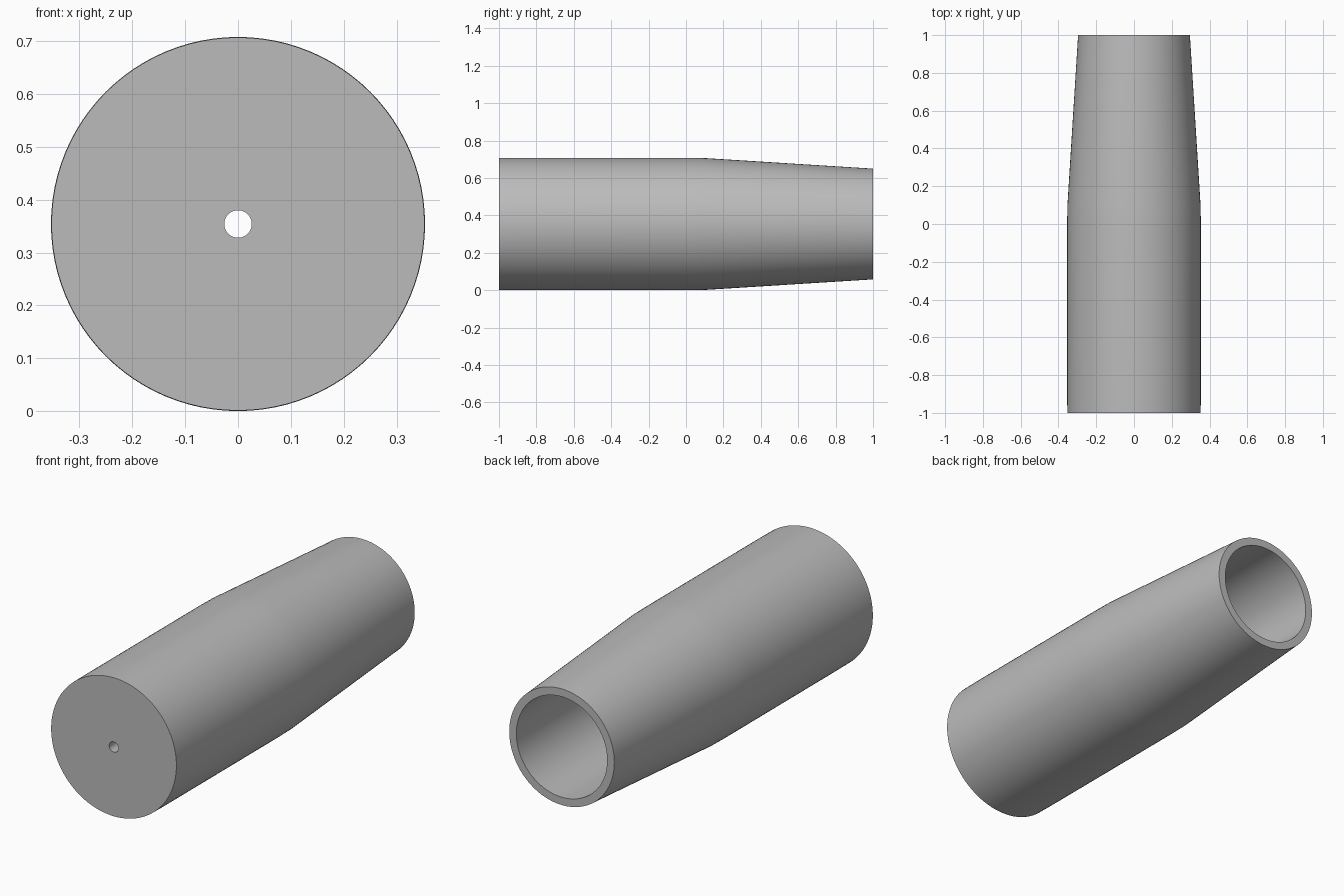
import bpy
import math

SIDES = 96
AXIS_Z = 0.354

cube = bpy.data.objects.get("Cube")
if cube:
    bpy.data.objects.remove(cube, do_unlink=True)

grey = bpy.data.materials.new("plain grey")
grey.use_nodes = True
colour = (0.5, 0.5, 0.5, 1)
grey.diffuse_color = colour
grey.node_tree.nodes["Principled BSDF"].inputs["Base Color"].default_value = colour


def lathe(name, profile):
    """Turn a closed (radius, y) profile about the lengthwise axis."""
    n = len(profile)
    verts, faces = [], []
    for i in range(SIDES):
        a = math.tau * i / SIDES
        verts += [(r * math.sin(a), y, AXIS_Z + r * math.cos(a)) for r, y in profile]
        j = (i + 1) % SIDES
        for k in range(n):
            m = (k + 1) % n
            faces.append((i * n + k, j * n + k, j * n + m, i * n + m))
    mesh = bpy.data.meshes.new(name)
    mesh.from_pydata(verts, [], faces)
    mesh.materials.append(grey)
    obj = bpy.data.objects.new(name, mesh)
    bpy.context.collection.objects.link(obj)
    bpy.context.view_layer.objects.active = obj
    obj.select_set(True)
    # consistent outward normals
    bpy.ops.object.mode_set(mode='EDIT')
    bpy.ops.mesh.select_all(action='SELECT')
    bpy.ops.mesh.normals_make_consistent(inside=False)
    bpy.ops.object.mode_set(mode='OBJECT')
    bpy.ops.object.shade_smooth_by_angle(angle=math.radians(30))
    return obj


bpy.ops.object.select_all(action='DESELECT')
# outer wall, tapered rear, open bore, closed front with a small through hole
lathe("tapered_sleeve", [
    (0.026, -1), (0.353, -1), (0.354, -0.9), (0.354, 0), (0.3525, 0.1),
    (0.296, 1), (0.256, 1), (0.256, -0.9), (0.026, -0.9),
])
